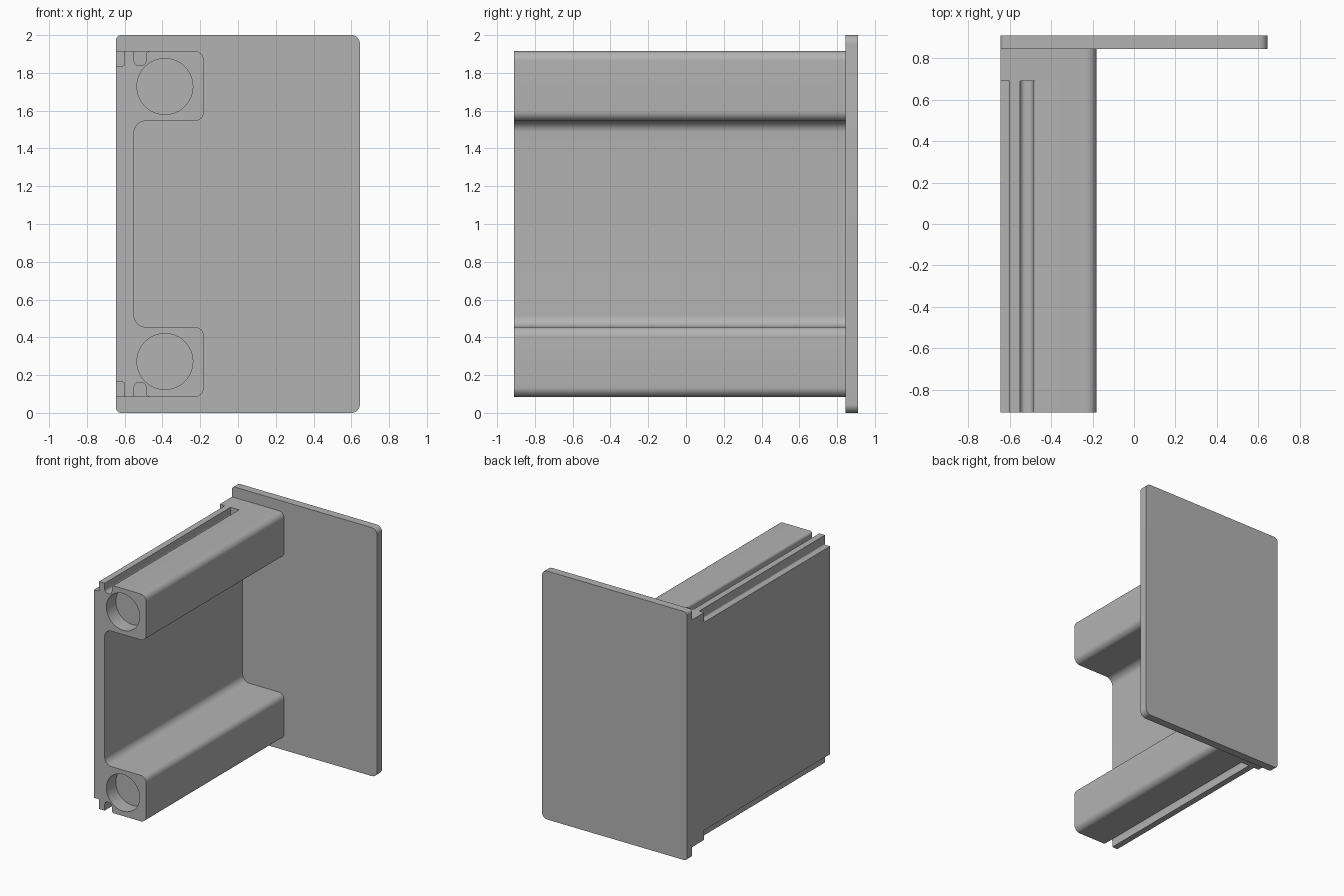
import bpy, bmesh, math
from mathutils import Vector

cube = bpy.data.objects.get("Cube")
if cube:
    bpy.data.objects.remove(cube, do_unlink=True)

grey = bpy.data.materials.new("light_grey")
grey.use_nodes = True
colour = (0.45, 0.45, 0.45, 1)
grey.diffuse_color = colour
grey.node_tree.nodes["Principled BSDF"].inputs["Base Color"].default_value = colour


def rounded(corners, steps=8):
    """Turn (x, z, radius) corners into an outline with filleted corners."""
    outline = []
    for i, (x, z, r) in enumerate(corners):
        p = Vector((x, z))
        if r == 0:
            outline.append(p)
            continue
        a = (Vector(corners[i - 1][:2]) - p).normalized()
        b = (Vector(corners[(i + 1) % len(corners)][:2]) - p).normalized()
        half = a.angle(b) / 2
        centre = p + (a + b).normalized() * r / math.sin(half)
        start = p + a * r / math.tan(half) - centre
        end = p + b * r / math.tan(half) - centre
        for k in range(steps + 1):
            t = k / steps
            outline.append(centre + (start * (1 - t) + end * t).normalized() * r)
    return outline


def circle(x, z, r, sides=48):
    angles = [2 * math.pi * k / sides for k in range(sides)]
    return [Vector((x + r * math.cos(a), z + r * math.sin(a))) for a in angles]


def prism(name, outline, front, back, bores=(), depth=0):
    """Extrude an outline along y, with optional blind bores in the front."""
    bm = bmesh.new()

    def ring(points, y):
        return [bm.verts.new((p.x, y, p.y)) for p in points]

    def walls(r0, r1):
        for i in range(len(r0)):
            bm.faces.new((r0[i - 1], r0[i], r1[i], r1[i - 1]))

    def rim(r):
        return [bm.edges.get((r[i - 1], r[i])) for i in range(len(r))]

    near, far = ring(outline, front), ring(outline, back)
    walls(near, far)
    bm.faces.new(far)
    rims = rim(near)
    for bore in bores:
        mouth, floor = ring(bore, front), ring(bore, front + depth)
        walls(mouth, floor)
        bm.faces.new(floor)
        rims += rim(mouth)
    if bores:
        bmesh.ops.triangle_fill(bm, edges=rims, use_beauty=True, normal=(0, -1, 0))
    else:
        bm.faces.new(near)
    bmesh.ops.recalc_face_normals(bm, faces=bm.faces)
    mesh = bpy.data.meshes.new(name)
    bm.to_mesh(mesh)
    bm.free()
    mesh.materials.append(grey)
    obj = bpy.data.objects.new(name, mesh)
    bpy.context.collection.objects.link(obj)
    bpy.ops.object.select_all(action="DESELECT")
    obj.select_set(True)
    bpy.context.view_layer.objects.active = obj
    bpy.ops.object.shade_smooth_by_angle(angle=math.radians(30))


def mirrored(upper):
    return rounded(upper + [(x, 2 - z, r) for x, z, r in reversed(upper)])


LEFT, TOP = -0.645, 1.915
FRONT, GROOVE_END, PLATE, BACK = -0.91, 0.69, 0.845, 0.91

# Upper half of the channel section; the lower half is its mirror image
rail = [(-0.55, 1.545, 0.06), (-0.18, 1.545, 0.05), (-0.18, TOP, 0.05)]
grooves = [(-0.487, TOP, 0.02), (-0.487, 1.84, 0.025), (-0.55, 1.84, 0.025),
           (-0.55, TOP, 0), (-0.6, TOP, 0), (-0.6, 1.837, 0.012), (LEFT, 1.837, 0)]

# Grooved channel with a blind bore in each rail
bores = [circle(-0.387, z, 0.148) for z in (1.728, 0.272)]
prism("grooved_channel", mirrored(rail + grooves), FRONT, GROOVE_END, bores, 0.12)

# Plain end of the channel, where the grooves stop
prism("channel_end", mirrored(rail + [(LEFT, TOP, 0)]), GROOVE_END, PLATE)

# Back plate
plate = [(LEFT, 0, 0.025), (-LEFT, 0, 0.045), (-LEFT, 2, 0.045), (LEFT, 2, 0.025)]
prism("back_plate", rounded(plate), PLATE, BACK)
